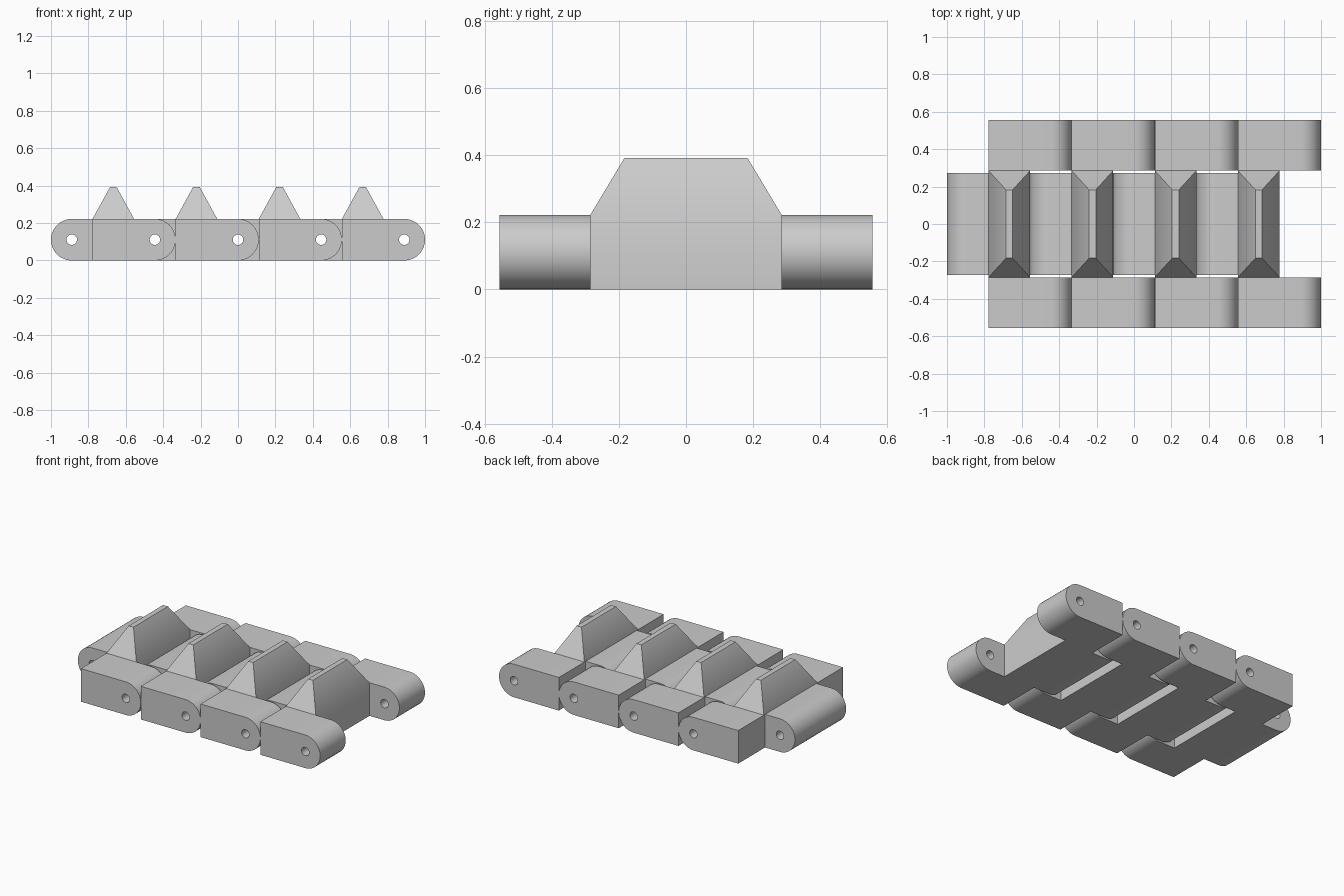
import bpy, bmesh
from math import cos, sin, pi

cube = bpy.data.objects.get("Cube")
if cube:
    bpy.data.objects.remove(cube, do_unlink=True)

R = 1 / 9            # knuckle radius; the track is 18 radii long
PITCH = 4 * R        # distance between pins
HOLE = 0.028
HALF_WIDTH = 0.556
LUG_INNER = 0.285
KNUCKLE_HALF = 0.272
LINKS = 4

steel = bpy.data.materials.new("grey steel")
steel.use_nodes = True
GREY = (0.6, 0.6, 0.6, 1)
steel.diffuse_color = GREY
steel.node_tree.nodes["Principled BSDF"].inputs["Base Color"].default_value = GREY


def arc(radius, start, end, steps):
    return [(radius * cos(start + (end - start) * i / steps),
             radius * sin(start + (end - start) * i / steps)) for i in range(steps + 1)]


def add_object(name, mesh, location):
    obj = bpy.data.objects.new(name, mesh)
    bpy.context.collection.objects.link(obj)
    obj.location = location
    return obj


def eye_mesh(name, length, side, half_depth):
    """Bar with one rounded end and a pin hole; side is the direction of the round end."""
    outline = arc(R, -pi / 2, pi / 2, 20) + [(-length, R), (-length, -R)]
    curve = bpy.data.curves.new(name, 'CURVE')
    curve.dimensions = '2D'
    curve.fill_mode = 'BOTH'
    curve.extrude = half_depth
    for points in (outline, arc(HOLE, 0, 2 * pi, 24)[:-1]):
        spline = curve.splines.new('POLY')
        spline.points.add(len(points) - 1)
        for p, (x, y) in zip(spline.points, points):
            p.co = (x, y, 0, 1)
        spline.use_cyclic_u = True
    temp = bpy.data.objects.new(name, curve)
    mesh = bpy.data.meshes.new_from_object(temp)
    bpy.data.objects.remove(temp)
    # Stand the profile up in the x-z plane
    bm = bmesh.new()
    bm.from_mesh(mesh)
    bmesh.ops.remove_doubles(bm, verts=bm.verts, dist=1e-5)
    for v in bm.verts:
        x, y, z = v.co
        v.co = (side * x, z, y)
    bmesh.ops.recalc_face_normals(bm, faces=bm.faces)
    bm.to_mesh(mesh)
    bm.free()
    mesh.name = name
    mesh.materials.clear()
    mesh.materials.append(steel)
    return mesh


def guide_mesh():
    """Central block that tapers into a guide horn, lofted through three levels."""
    bm = bmesh.new()
    rings = []
    for hx, hy, z in ((R, LUG_INNER, 0), (R, LUG_INNER, 2 * R), (0.018, 0.183, 0.392)):
        rings.append([bm.verts.new((sx * hx, sy * hy, z))
                      for sx, sy in ((-1, -1), (1, -1), (1, 1), (-1, 1))])
    for low, high in zip(rings, rings[1:]):
        for i in range(4):
            j = (i + 1) % 4
            bm.faces.new((low[i], low[j], high[j], high[i]))
    bm.faces.new(rings[0][::-1])
    bm.faces.new(rings[-1])
    mesh = bpy.data.meshes.new("guide_horn")
    bm.to_mesh(mesh)
    bm.free()
    mesh.materials.append(steel)
    return mesh


knuckle = eye_mesh("center_knuckle", R, -1, KNUCKLE_HALF)
lug = eye_mesh("side_lug", 3 * R, 1, (HALF_WIDTH - LUG_INNER) / 2)
horn = guide_mesh()
lug_y = (HALF_WIDTH + LUG_INNER) / 2

# Chain of identical links
parts = []
for i in range(LINKS):
    pin = -1 + R + i * PITCH
    n = i + 1
    parts.append(add_object(f"center_knuckle_{n}", knuckle, (pin, 0, R)))
    parts.append(add_object(f"guide_horn_{n}", horn, (pin + 2 * R, 0, 0)))
    for label, s in (("front", -1), ("back", 1)):
        parts.append(add_object(f"{label}_lug_{n}", lug, (pin + PITCH, s * lug_y, R)))

# Smooth the round ends, keep the edges sharp
bpy.ops.object.select_all(action='DESELECT')
for obj in parts:
    obj.select_set(True)
bpy.context.view_layer.objects.active = parts[0]
bpy.ops.object.shade_smooth_by_angle(angle=pi / 6)
